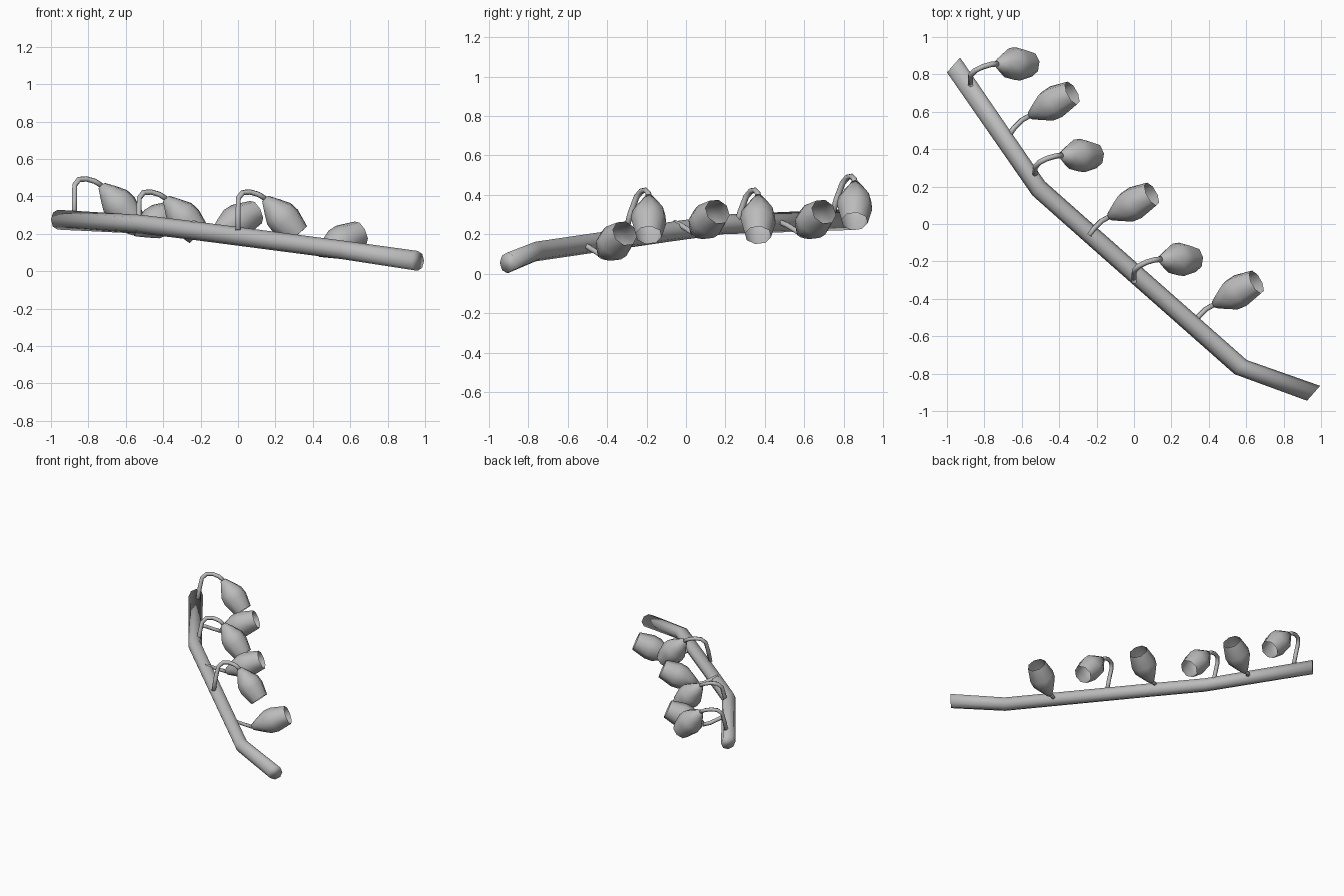
import bpy, bmesh
from math import cos, sin, tau
from mathutils import Vector

cube = bpy.data.objects.get("Cube")
if cube:
    bpy.data.objects.remove(cube)

grey = bpy.data.materials.new("plant grey")
grey.use_nodes = True
colour = (0.5, 0.5, 0.5, 1)
grey.diffuse_color = colour
grey.node_tree.nodes["Principled BSDF"].inputs["Base Color"].default_value = colour


def tube(name, points, radii, sides, normal=None, caps=(True, True)):
    """Skin rings along a path, facing along it or all facing one way."""
    pts = [Vector(p) for p in points]
    bm = bmesh.new()
    rings, last, u = [], None, None
    for i, p in enumerate(pts):
        ahead = pts[min(i + 1, len(pts) - 1)] - p
        behind = p - pts[max(i - 1, 0)]
        n = Vector(normal) if normal else ahead.normalized() + behind.normalized()
        n.normalize()
        if u is None:
            u = n.cross(Vector((0, 1, 0.3))).normalized()
        else:
            u = last.rotation_difference(n) @ u
        last = n
        v = n.cross(u)
        rings.append([bm.verts.new(p + radii[i] * (u * cos(tau * (k + 0.5) / sides)
                                                   + v * sin(tau * (k + 0.5) / sides)))
                      for k in range(sides)])
    for a, b in zip(rings, rings[1:]):
        for k in range(sides):
            j = (k + 1) % sides
            bm.faces.new((a[k], a[j], b[j], b[k]))
    if caps[0]:
        bm.faces.new(rings[0][::-1])
    if caps[1]:
        bm.faces.new(rings[-1])
    for f in bm.faces:
        f.smooth = True
    mesh = bpy.data.meshes.new(name)
    bm.to_mesh(mesh)
    bm.free()
    mesh.materials.append(grey)
    obj = bpy.data.objects.new(name, mesh)
    bpy.context.collection.objects.link(obj)


def flower(name, offset, stalk, mouth):
    """A thin stalk ending in an open, bulging bell."""
    offset = Vector(offset)
    stalk = [Vector(p) + offset for p in stalk]
    base, mouth = stalk[-1], Vector(mouth) + offset
    tube(name + "_stalk", stalk, [0.015] * len(stalk), 6)
    profile = [(0, 0.022), (0.2, 0.054), (0.42, 0.086), (0.62, 0.091), (1, 0.068)]
    tube(name + "_bell", [base.lerp(mouth, t) for t, r in profile],
         [r for t, r in profile], 8, caps=(True, False))


# Main stem, with parallel end cuts
tube("main_stem",
     [(-0.965, 0.85, 0.275), (-0.51, 0.19, 0.25), (-0.2, -0.085, 0.212),
      (0.57, -0.765, 0.112), (0.96, -0.905, 0.055)],
     [0.053, 0.05, 0.05, 0.05, 0.053], 8, normal=(0.75, -0.66, 0))

# Nodding flowers on arched stalks
arch = [(-0.53, 0.25, 0.22), (-0.53, 0.275, 0.31), (-0.528, 0.305, 0.39),
        (-0.505, 0.33, 0.42), (-0.465, 0.35, 0.423), (-0.42, 0.363, 0.41),
        (-0.385, 0.367, 0.388)]
for i, offset in enumerate([(-0.345, 0.49, 0.07), (0, 0, 0), (0.53, -0.555, 0)]):
    flower(f"nodding_flower_{i + 1}", offset, arch, (-0.21, 0.365, 0.195))

# Raised flowers on short side stalks
side = [(0.32, -0.53, 0.15), (0.345, -0.495, 0.135), (0.385, -0.455, 0.11),
        (0.43, -0.43, 0.095)]
for i, offset in enumerate([(-0.985, 1.01, 0.11), (-0.56, 0.47, 0.11), (0, 0, 0)]):
    flower(f"raised_flower_{i + 1}", offset, side, (0.655, -0.31, 0.205))
